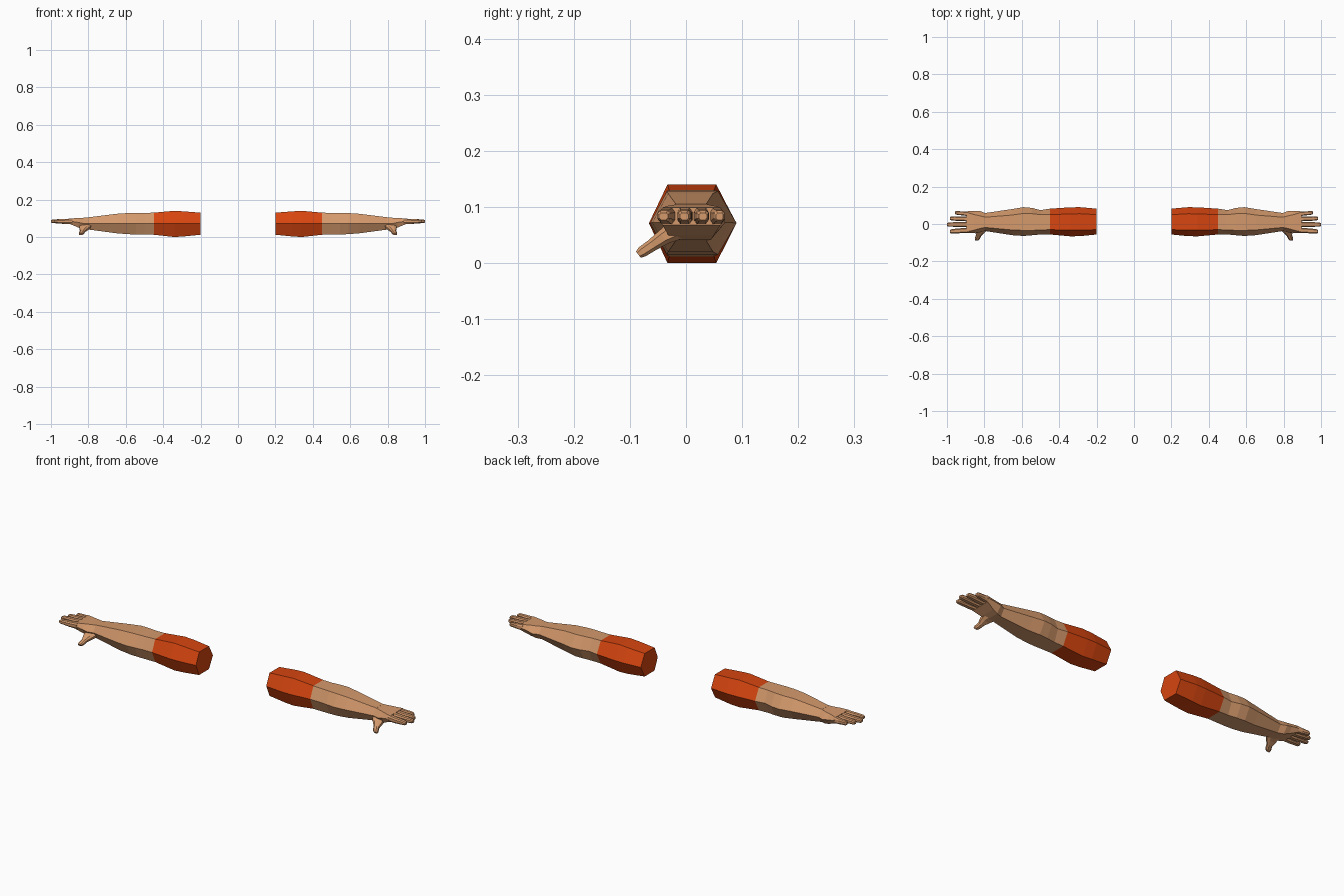
import bpy, bmesh
from mathutils import Vector


def material(name, rgb):
    m = bpy.data.materials.new(name)
    m.diffuse_color = (*rgb, 1)
    return m


orange = material("orange_cloth", (0.68, 0.06, 0.005))
skin = material("skin", (0.66, 0.32, 0.15))


def loft(name, rings, mat):
    """Skin a list of equal-length rings, close both ends and mirror in x."""
    bm = bmesh.new()
    loops = [[bm.verts.new(p) for p in ring] for ring in rings]
    n = len(loops[0])
    for a, b in zip(loops, loops[1:]):
        for i in range(n):
            j = (i + 1) % n
            bm.faces.new((a[i], a[j], b[j], b[i]))
    bm.faces.new(loops[0])
    bm.faces.new(loops[-1])
    bmesh.ops.recalc_face_normals(bm, faces=bm.faces)
    mesh = bpy.data.meshes.new(name)
    bm.to_mesh(mesh)
    bm.free()
    mesh.materials.append(mat)
    ob = bpy.data.objects.new(name, mesh)
    bpy.context.collection.objects.link(ob)
    ob.modifiers.new("other_side", "MIRROR").use_mirror_merge = False
    return ob


def hexagon(x, front, back, ridge_front, ridge_back, low, mid, high):
    """Six-sided section with flat top and bottom."""
    return [(x, front, mid), (x, ridge_front, high), (x, ridge_back, high),
            (x, back, mid), (x, ridge_back, low), (x, ridge_front, low)]


def box_ring(x, y, z, width, height):
    """Finger section: flat sides with a narrowed top and bottom."""
    w, h = width / 2, height / 2
    return [(x, y - w, z - h * 0.5), (x, y - w, z + h * 0.5),
            (x, y - w * 0.6, z + h), (x, y + w * 0.6, z + h),
            (x, y + w, z + h * 0.5), (x, y + w, z - h * 0.5),
            (x, y + w * 0.6, z - h), (x, y - w * 0.6, z - h)]


cuff = hexagon(0.45, -0.056, 0.082, -0.03, 0.05, 0.012, 0.071, 0.13)

# Sleeve
loft("sleeve", [
    hexagon(0.20, -0.056, 0.082, -0.03, 0.05, 0.012, 0.071, 0.13),
    hexagon(0.29, -0.065, 0.090, -0.033, 0.055, 0.003, 0.071, 0.137),
    hexagon(0.34, -0.066, 0.089, -0.033, 0.054, 0.0, 0.071, 0.14),
    cuff], orange)

# Forearm, from the cuff through the elbow bulge to the wrist
loft("forearm", [
    cuff,
    hexagon(0.50, -0.056, 0.074, -0.032, 0.05, 0.013, 0.071, 0.129),
    hexagon(0.545, -0.060, 0.086, -0.034, 0.055, 0.014, 0.071, 0.129),
    hexagon(0.59, -0.064, 0.090, -0.034, 0.057, 0.015, 0.071, 0.128),
    hexagon(0.65, -0.060, 0.080, -0.032, 0.048, 0.020, 0.072, 0.124),
    hexagon(0.80, -0.037, 0.058, -0.018, 0.036, 0.040, 0.072, 0.105)], skin)

# Palm, flattening toward the knuckles
loft("palm", [
    hexagon(0.795, -0.037, 0.058, -0.018, 0.036, 0.040, 0.072, 0.105),
    hexagon(0.825, -0.045, 0.070, -0.024, 0.044, 0.041, 0.072, 0.103),
    hexagon(0.852, -0.047, 0.069, -0.032, 0.050, 0.050, 0.078, 0.102),
    hexagon(0.895, -0.048, 0.068, -0.042, 0.062, 0.068, 0.084, 0.099)], skin)

# Four fingers, each with a bend at the joints
fingers = [("index_finger", -0.033, -0.040, 0.985, 0.028),
           ("middle_finger", -0.002, -0.003, 1.0, 0.027),
           ("ring_finger", 0.027, 0.030, 0.985, 0.026),
           ("little_finger", 0.054, 0.060, 0.958, 0.023)]
for name, y0, y1, tip, width in fingers:
    rings = []
    for t, z, scale, height in ((0, 0.084, 1, 0.030), (0.4, 0.083, 0.95, 0.026),
                                (0.7, 0.084, 0.9, 0.022), (0.93, 0.084, 0.8, 0.019),
                                (1, 0.083, 0.55, 0.012)):
        rings.append(box_ring(0.885 + (tip - 0.885) * t, y0 + (y1 - y0) * t, z,
                              width * scale, height))
    loft(name, rings, skin)

# Thumb, angled forward and down
down = Vector((0, -0.80, -0.60))
across = Vector((0, -0.60, 0.80))
along = Vector((1, 0, 0))
rings = []
for x, y, z, half_x, half_t in ((0.812, -0.012, 0.062, 0.036, 0.020),
                                (0.822, -0.040, 0.046, 0.026, 0.014),
                                (0.830, -0.060, 0.032, 0.014, 0.011),
                                (0.838, -0.078, 0.020, 0.013, 0.010),
                                (0.841, -0.085, 0.015, 0.009, 0.007)):
    c = Vector((x, y, z))
    rings.append([c + along * half_x * a + across * half_t * b
                  for a, b in ((-1, -0.5), (-1, 0.5), (-0.5, 1), (0.5, 1),
                               (1, 0.5), (1, -0.5), (0.5, -1), (-0.5, -1))])
loft("thumb", rings, skin)
